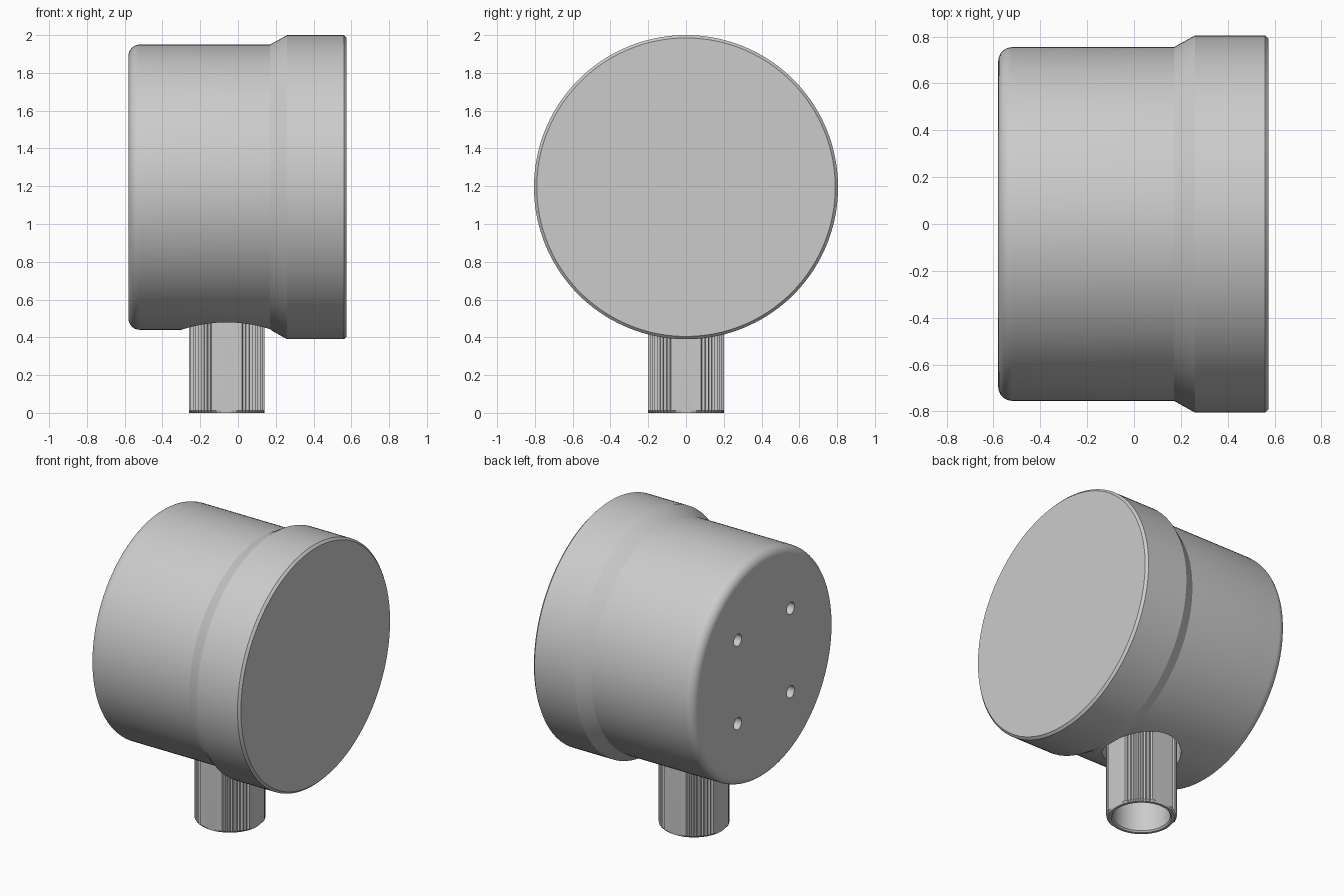
import bpy, bmesh
from math import sin, cos, pi, radians, hypot, atan2
from mathutils import Vector

if "Cube" in bpy.data.objects:
    bpy.data.objects.remove(bpy.data.objects["Cube"])

CZ = 1.195      # height of the case axis
SX = -0.06      # x position of the stem


def skin(name, rings):
    """Closed solid from a list of equally sized point rings."""
    bm = bmesh.new()
    rows = [[bm.verts.new(p) for p in ring] for ring in rings]
    n = len(rows[0])
    for a, b in zip(rows, rows[1:]):
        for i in range(n):
            j = (i + 1) % n
            bm.faces.new((a[i], a[j], b[j], b[i]))
    bm.faces.new(rows[0][::-1])
    bm.faces.new(rows[-1])
    bmesh.ops.recalc_face_normals(bm, faces=bm.faces)
    mesh = bpy.data.meshes.new(name)
    bm.to_mesh(mesh)
    bm.free()
    obj = bpy.data.objects.new(name, mesh)
    bpy.context.collection.objects.link(obj)
    return obj


def smooth(obj, angle):
    bpy.ops.object.select_all(action='DESELECT')
    obj.select_set(True)
    bpy.context.view_layer.objects.active = obj
    bpy.ops.object.shade_smooth_by_angle(angle=radians(angle))


def cut(obj, radius, depth, loc, rot=(0, 0, 0)):
    """Subtract a cylinder from obj."""
    bpy.ops.mesh.primitive_cylinder_add(vertices=48, radius=radius, depth=depth,
                                        location=loc, rotation=rot)
    tool = bpy.context.object
    tool.name = "hole_cutter"
    tool.hide_render = True
    mod = obj.modifiers.new("hole", 'BOOLEAN')
    mod.operation = 'DIFFERENCE'
    mod.solver = 'EXACT'
    mod.object = tool
    bpy.context.view_layer.objects.active = obj
    bpy.ops.object.modifier_apply(modifier=mod.name)
    bpy.data.objects.remove(tool, do_unlink=True)


# Round case: profile (x, radius) turned about the x axis
f = 0.06
profile = [(-0.58 + f * (1 - sin(t)), 0.755 - f * (1 - cos(t)))
           for t in (pi / 2 * (1 - i / 8) for i in range(9))]
profile += [(0.17, 0.755), (0.26, 0.805), (0.56, 0.805), (0.575, 0.79)]
SEG = 144
case = skin("case", [[(x, r * cos(2 * pi * i / SEG), CZ + r * sin(2 * pi * i / SEG))
                      for i in range(SEG)] for x, r in profile])

# Four mounting holes in the back, and the clearance pocket for the stem
for y in (-0.28, 0.28):
    for dz in (-0.28, 0.28):
        cut(case, 0.04, 0.24, (-0.58, y, CZ + dz), (0, pi / 2, 0))
cut(case, 0.24, 0.4, (SX, 0, 0.4))
smooth(case, 20)

# Stem outline: four flats with knurled corners between them
outline = []
for q in range(4):
    turn = q * pi / 2
    pts = [(0.2, 0.08 * k / 3) for k in range(-3, 4)]
    a0 = atan2(0.08, 0.2)
    for k in range(1, 16):
        a = a0 + (pi / 2 - 2 * a0) * k / 16
        r = 0.204 if k % 2 else 0.215
        pts.append((r * cos(a), r * sin(a)))
    outline += [(x * cos(turn) - y * sin(turn), x * sin(turn) + y * cos(turn))
                for x, y in pts]


def ring(z, limit=None, radius=None):
    out = []
    for x, y in outline:
        r = hypot(x, y)
        s = radius / r if radius else min(1, limit / r) if limit else 1
        out.append((SX + x * s, y * s, z))
    return out


# Stem: blind bore, chamfered lower rim, outer wall up into the case
stem = skin("stem", [ring(0.4, radius=0.175), ring(0.01, radius=0.175),
                     ring(0, radius=0.183), ring(0, limit=0.2),
                     ring(0.012), ring(0.65)])
smooth(stem, 15)
